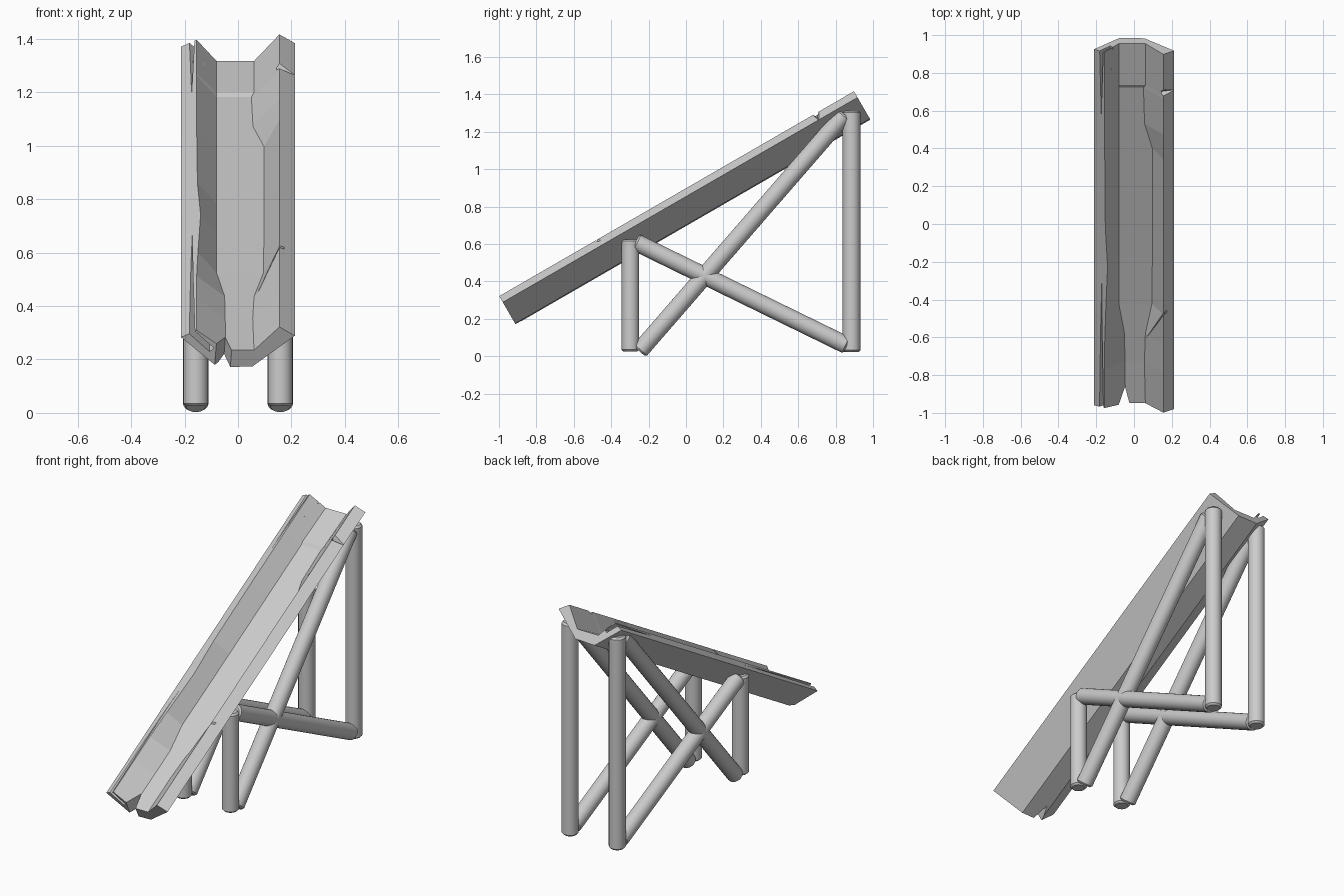
import bpy, bmesh, math
from mathutils import Vector

if "Cube" in bpy.data.objects:
    bpy.data.objects.remove(bpy.data.objects["Cube"])

# Local chute frame: x across, s along the 30 degree slope, h out of the slope
A = math.radians(30)
ALONG = Vector((0, math.cos(A), math.sin(A)))
UP = Vector((0, -math.sin(A), math.cos(A)))
ORIGIN = Vector((0, -0.911, 0.17))
LENGTH = 2.19


def place(x, s, h):
    return ORIGIN + Vector((x, 0, 0)) + ALONG * s + UP * h


def loft(name, rings):
    """Closed solid through a row of rings with equal point counts."""
    bm = bmesh.new()
    rows = [[bm.verts.new(place(*p)) for p in ring] for ring in rings]
    n = len(rows[0])
    for a, b in zip(rows, rows[1:]):
        for i in range(n):
            j = (i + 1) % n
            bm.faces.new((a[i], a[j], b[j], b[i]))
    bm.faces.new(rows[0])
    bm.faces.new(rows[-1])
    bmesh.ops.recalc_face_normals(bm, faces=bm.faces)
    me = bpy.data.meshes.new(name)
    bm.to_mesh(me)
    bm.free()
    ob = bpy.data.objects.new(name, me)
    bpy.context.collection.objects.link(ob)
    return ob


# Hollow log chute: s, left rim x, floor left x, floor right x, floor height
stations = [
    (0.00, -0.155, -0.045, 0.060, 0.075),
    (0.25, -0.155, -0.048, 0.055, 0.068),
    (0.42, -0.155, -0.050, 0.060, 0.065),
    (0.60, -0.150, -0.080, 0.095, 0.062),
    (0.88, -0.140, -0.080, 0.097, 0.060),
    (1.12, -0.152, -0.080, 0.097, 0.060),
    (1.55, -0.155, -0.080, 0.097, 0.060),
    (1.70, -0.155, -0.080, 0.056, 0.060),
    (1.92, -0.155, -0.080, 0.050, 0.060),
    (1.94, -0.155, -0.080, 0.060, 0.068),
    (LENGTH, -0.155, -0.080, 0.060, 0.060),
]
rings = []
for s, rim, fl, fr, fh in stations:
    end = 0.015 if s == 0 else 0
    rings.append([(-0.213, s + end, 0.122), (rim, s + end, 0.152),
                  (fl, s, fh), (fr, s, fh), (0.155, s, 0.175),
                  (0.213, s, 0.137), (0.055, s, 0.005), (-0.075, s, 0.0)])
chute = loft("chute", rings)


def cut(tri, sweep):
    """Carve a triangular prism out of the chute."""
    top = [Vector(p) + Vector(sweep) for p in tri]
    cutter = loft("crack_cutter", [tri, top])
    cutter.hide_render = True
    mod = chute.modifiers.new("crack", 'BOOLEAN')
    mod.operation = 'DIFFERENCE'
    mod.solver = 'EXACT'
    mod.object = cutter
    bpy.context.view_layer.objects.active = chute
    bpy.ops.object.modifier_apply(modifier=mod.name)
    bpy.data.objects.remove(cutter)


# Split between floor and left wall at the lower end
cut([(-0.110, -0.05, -0.05), (-0.020, -0.05, -0.05), (-0.055, 0.10, -0.05)],
    (0.015, 0, 0.25))
# Long cracks along the left rim, one from each end
cut([(-0.212, -0.05, 0.165), (-0.194, -0.05, 0.181), (-0.205, 0.77, 0.172)],
    (0.105, 0, -0.1))
cut([(-0.212, LENGTH + 0.05, 0.165), (-0.195, LENGTH + 0.05, 0.180),
     (-0.205, 1.80, 0.172)], (0.085, 0, -0.08))
# Slanting crack on the right wall and a nick in the right rim
cut([(0.165, 0.64, 0.195), (0.165, 0.625, 0.195), (0.050, 0.38, 0.072)],
    (0.018, 0, -0.022))
cut([(0.145, 1.935, 0.18), (0.145, 1.975, 0.18), (0.145, 1.95, 0.152)],
    (0.08, 0, -0.02))


def pole(name, x, start, end, r):
    """Round pole with chamfered ends between two (y, z) points."""
    a, b = Vector((x, *start)), Vector((x, *end))
    bpy.ops.mesh.primitive_cylinder_add(vertices=24, radius=r,
                                        depth=(b - a).length,
                                        location=(a + b) / 2)
    ob = bpy.context.object
    ob.name = name
    ob.rotation_euler = (b - a).to_track_quat('Z', 'Y').to_euler()
    bm = bmesh.new()
    bm.from_mesh(ob.data)
    rims = [e for e in bm.edges
            if abs(e.verts[0].co.z - e.verts[1].co.z) < 1e-4]
    bmesh.ops.bevel(bm, geom=rims, offset=0.01, segments=1, affect='EDGES')
    bm.to_mesh(ob.data)
    bm.free()
    bpy.ops.object.shade_smooth_by_angle(angle=math.radians(35))


# Two matching support frames with crossed braces
for side, x in (("left", -0.158), ("right", 0.158)):
    pole(side + "_front_post", x, (-0.297, 0.025), (-0.297, 0.625), 0.047)
    pole(side + "_back_post", x, (0.885, 0.022), (0.885, 1.312), 0.047)
    pole(side + "_rising_brace", x, (-0.25, 0.027), (0.848, 1.292), 0.047)
    pole(side + "_falling_brace", x, (-0.27, 0.61), (0.862, 0.057), 0.047)
